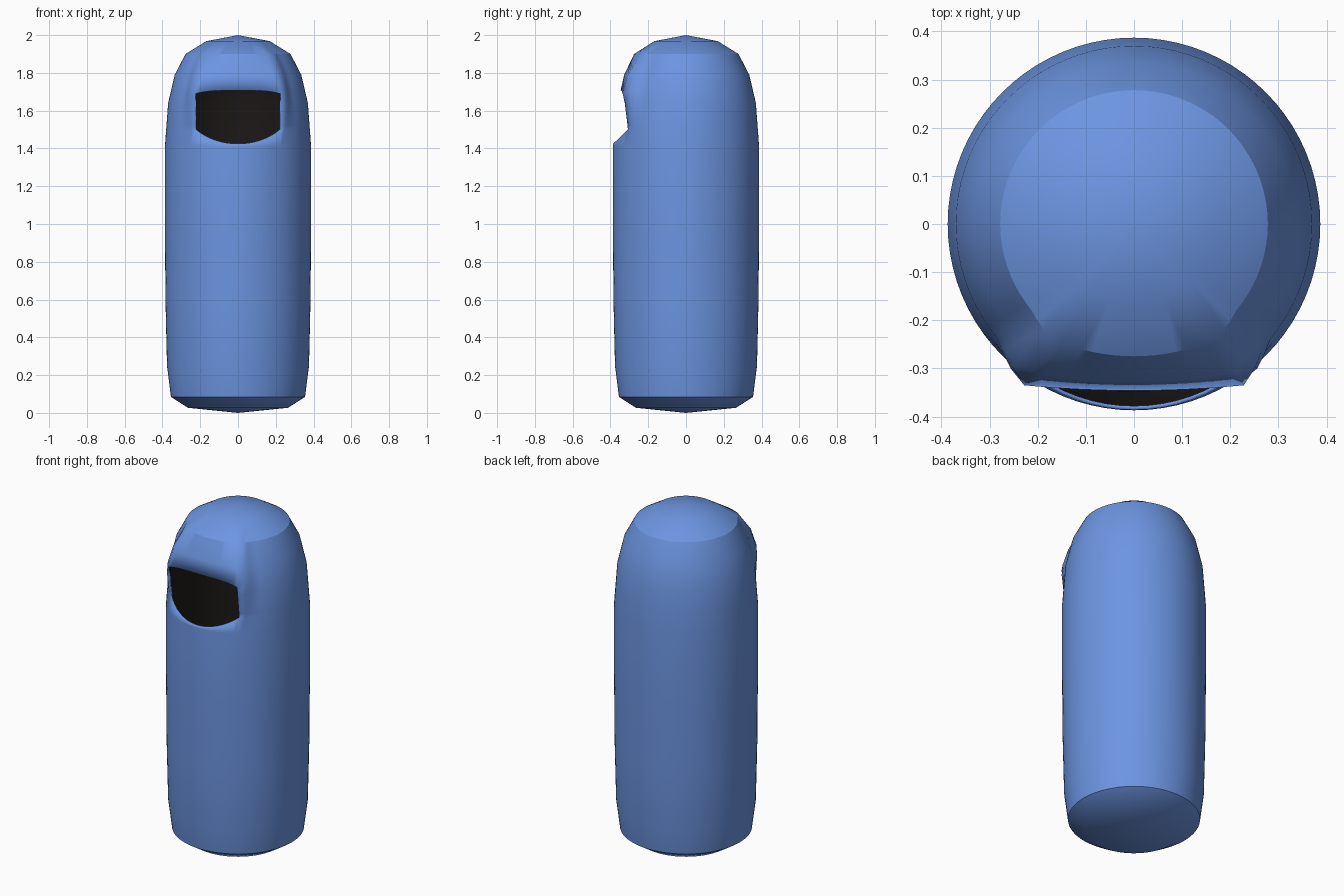
import bpy, bmesh, math
from mathutils import Vector

if "Cube" in bpy.data.objects:
    bpy.data.objects.remove(bpy.data.objects["Cube"])

SEG = 80
STEP = 360 / SEG
HALF = 36            # half angle of the front opening
FADE = 50            # angle where the brow bulge dies out

# Lathe profile (radius, height)
PROFILE = [(0.265, 0.027), (0.355, 0.085), (0.376, 0.25), (0.384, 0.6),
           (0.387, 1.0), (0.387, 1.41), (0.370, 1.64), (0.335, 1.79),
           (0.278, 1.90), (0.168, 1.968)]


def radius(z):
    for (r0, z0), (r1, z1) in zip(PROFILE, PROFILE[1:]):
        if z <= z1:
            return r0 + (r1 - r0) * max(0, (z - z0) / (z1 - z0))
    return PROFILE[-1][0]


# Rows: height, brow weight, brow scale
ROWS = [(0.027, 0, 1), (0.085, 0, 1), (0.25, 0, 1), (0.6, 0, 1), (1.0, 0, 1),
        (1.41, 0, 1), (1.50, 0, 1), (1.52, 0.1, 1), (1.64, 0.7, 1),
        (1.70, 1, 1), (1.79, 0.8, 0.94), (1.90, 0.4, 0.78), (1.968, 0, 1)]
SILL, LINTEL = 6, 9


def point(row, deg):
    z, weight, scale = ROWS[row]
    t = min(1, abs(deg) / HALF)
    if row == SILL:
        z = 1.425 + 0.075 * t * t
    if row == LINTEL and abs(deg) <= HALF:
        z = 1.708 - 0.018 * t ** 4
    a = math.radians(deg)
    r = radius(z)
    base = Vector((r * math.sin(a), -r * math.cos(a), z))
    if abs(deg) <= HALF:
        brow = Vector((0.228 * deg / HALF * scale,
                       (-0.346 + 0.011 * t * t) * scale, z))
    elif abs(deg) < FADE:
        f = (FADE - abs(deg)) / (FADE - HALF)
        brow = base * (1 + 0.14 * f)
        brow.z = z
    else:
        return base
    return base.lerp(brow, weight)


# Body shell with front opening
bm = bmesh.new()
degs = [-180 + STEP * i for i in range(SEG)]
rings = [[bm.verts.new(point(k, d)) for d in degs] for k in range(len(ROWS))]
for k in range(len(ROWS) - 1):
    for i in range(SEG):
        j = (i + 1) % SEG
        if SILL <= k < LINTEL and abs(degs[i] + STEP / 2) < HALF:
            continue
        bm.faces.new((rings[k][i], rings[k][j], rings[k + 1][j], rings[k + 1][i]))

# Shallow cone caps
bottom = bm.verts.new((0, 0, 0.0))
top = bm.verts.new((0, 0, 2.0))
for i in range(SEG):
    j = (i + 1) % SEG
    bm.faces.new((bottom, rings[0][j], rings[0][i]))
    bm.faces.new((top, rings[-1][i], rings[-1][j]))
loose = [v for v in bm.verts if not v.link_faces]
bmesh.ops.delete(bm, geom=loose, context='VERTS')
bmesh.ops.recalc_face_normals(bm, faces=bm.faces)
mesh = bpy.data.meshes.new("bin_shell")
bm.to_mesh(mesh)
bm.free()
shell = bpy.data.objects.new("bin_shell", mesh)
bpy.context.collection.objects.link(shell)

# Blue outside, dark inside
for name, col in (("blue_paint", (0.15, 0.30, 0.75, 1)),
                  ("dark_inside", (0.012, 0.010, 0.009, 1))):
    mat = bpy.data.materials.new(name)
    mat.diffuse_color = col
    mat.use_nodes = True
    mat.node_tree.nodes["Principled BSDF"].inputs["Base Color"].default_value = mat.diffuse_color
    mesh.materials.append(mat)

bpy.context.view_layer.objects.active = shell
shell.select_set(True)
bpy.ops.object.shade_smooth_by_angle(angle=math.radians(30))

# Thin wall
wall = shell.modifiers.new("wall", 'SOLIDIFY')
wall.thickness = 0.008
wall.offset = -1
wall.material_offset = 1
wall.material_offset_rim = 0
